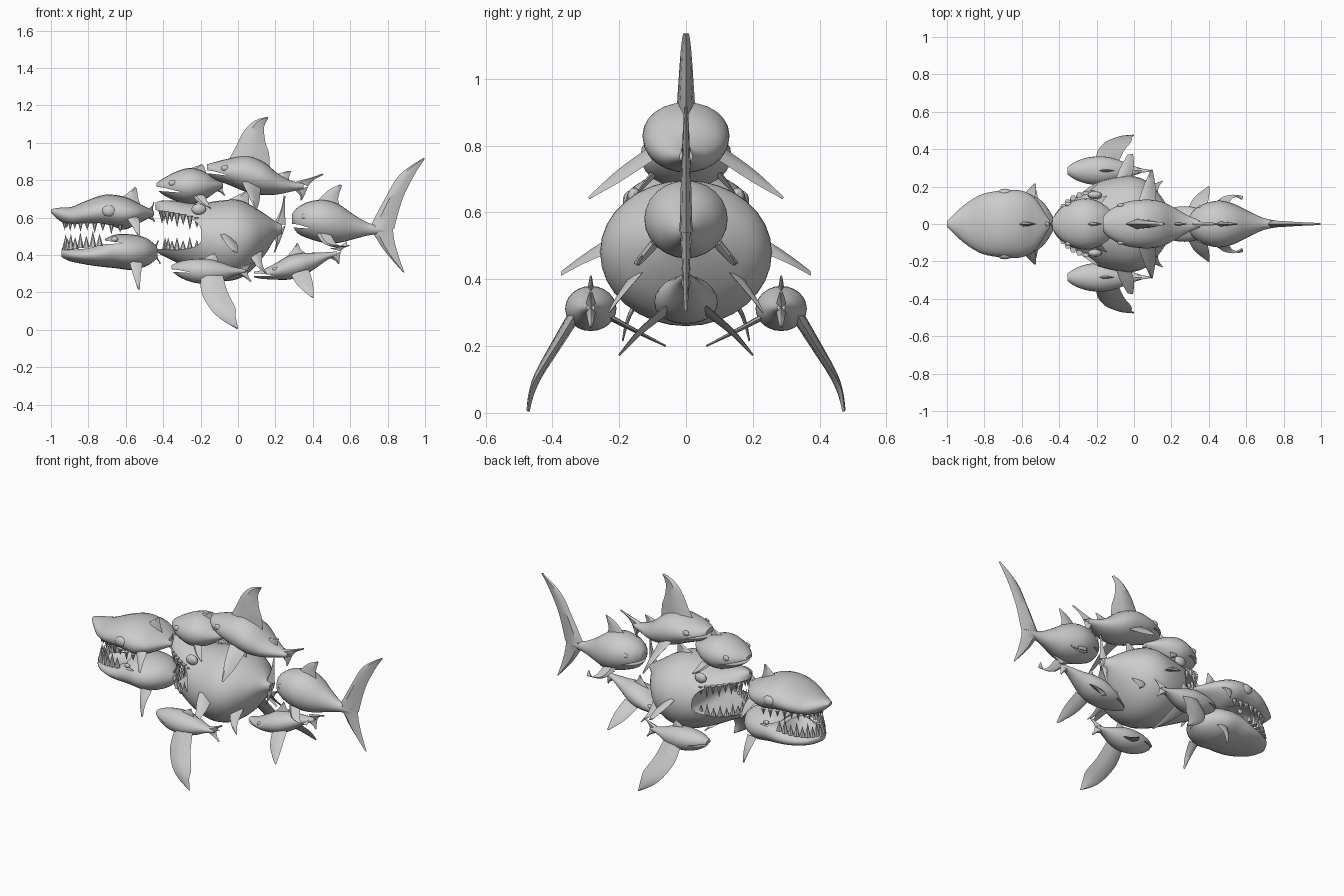
import bpy, bmesh, math
from mathutils import Vector


def make(name, bm, mirror=False):
    bmesh.ops.recalc_face_normals(bm, faces=bm.faces)
    me = bpy.data.meshes.new(name)
    bm.to_mesh(me)
    bm.free()
    ob = bpy.data.objects.new(name, me)
    bpy.context.collection.objects.link(ob)
    if mirror:
        ob.modifiers.new("mirror", 'MIRROR').use_axis = (False, True, False)
    return ob


def smooth_rows(rows, k):
    # Catmull-Rom interpolation between stations
    out, n = [], len(rows)
    for i in range(n - 1):
        a, b, c, d = rows[max(i - 1, 0)], rows[i], rows[i + 1], rows[min(i + 2, n - 1)]
        for j in range(k):
            t = j / k
            out.append([.5 * (2*q + (r-p)*t + (2*p-5*q+4*r-s)*t*t + (3*q-p-3*r+s)*t**3)
                        for p, q, r, s in zip(a, b, c, d)])
    return out + [list(rows[-1])]


def skin(name, rings, mirror=False):
    bm = bmesh.new()
    vs = [[bm.verts.new(p) for p in r] for r in rings]
    n = len(vs[0])
    for a, b in zip(vs, vs[1:]):
        for i in range(n):
            bm.faces.new((a[i], a[(i+1) % n], b[(i+1) % n], b[i]))
    bm.faces.new(vs[0])
    bm.faces.new(vs[-1])
    return make(name, bm, mirror)


def body(name, st, y=0, n=24, mirror=False, k=4):
    # stations: x, top z, bottom z, half width
    rings = []
    for x, t, b, w in smooth_rows(st, k):
        ang = [2 * math.pi * i / n for i in range(n)]
        rings.append([(x, y + max(w, .004) * math.cos(a), (t+b)/2 + (t-b)/2 * math.sin(a)) for a in ang])
    return skin(name, rings, mirror)


def fin(name, st, thick=.03, y=0, mirror=False):
    # stations: leading point, trailing point; 2D points lie in the plane of y
    full = lambda p: p if len(p) == 3 else (p[0], y, p[1])
    rows = smooth_rows([list(full(a)) + list(full(b)) for a, b in st], 4)
    L0, T0, L1 = Vector(rows[0][:3]), Vector(rows[0][3:]), Vector(rows[-1][:3])
    nrm = (T0 - L0).cross((L1 - L0)).normalized()
    rings = []
    for i, r in enumerate(rows):
        L, T = Vector(r[:3]), Vector(r[3:])
        h = nrm * thick * .5 * (1 - .75 * i / (len(rows) - 1))
        rings.append([L, L.lerp(T, .25) + h, L.lerp(T, .65) + h * .7, T,
                      L.lerp(T, .65) - h * .7, L.lerp(T, .25) - h])
    return skin(name, rings, mirror)


def tail(name, root, notch, up, low, h=.025, y=0, mirror=False):
    x, z = root
    for nm, tip, s in (("upper", up, 1), ("lower", low, -1)):
        mid = ((x + tip[0]) / 2, (z + s*h + tip[1]) / 2)
        mid2 = ((notch[0]*.6 + tip[0]*.4), (notch[1]*.5 + tip[1]*.5))
        fin(f"{name}_{nm}_lobe", [((x - .02, z + s*h), notch), (mid, mid2),
                                  (tip, (tip[0] + .008, tip[1] - s*.006))], .03, y, mirror)


def cut(ob, st, y=0, k=3):
    c = body("cutter", st, y, 24, False, k)
    bpy.context.view_layer.objects.active = ob
    m = ob.modifiers.new("cut", 'BOOLEAN')
    m.operation, m.solver, m.object = 'DIFFERENCE', 'EXACT', c
    bpy.ops.object.modifier_move_to_index(modifier="cut", index=0)
    bpy.ops.object.modifier_apply(modifier="cut")
    bpy.data.objects.remove(c)


def teeth(name, xf, xb, w, zf, zb, h, n, r=.014):
    # cones along a U-shaped gum line
    bm = bmesh.new()
    for i in range(n):
        t = (i / (n - 1) * 2 - 1) * math.pi / 2
        f = 1 - math.cos(t)
        base = Vector((xf + (xb - xf) * f, w * math.sin(t), zf + (zb - zf) * f))
        hh = h * (1 if i % 2 else .75)
        ring = [bm.verts.new(base + Vector((r*math.cos(a), r*math.sin(a), 0)))
                for a in (j * math.pi / 3 for j in range(6))]
        top = bm.verts.new(base + Vector((0, 0, hh)))
        for j in range(6):
            bm.faces.new((ring[j], ring[(j+1) % 6], top))
        bm.faces.new(ring)
    return make(name, bm)


def eye(name, x, y, z, r):
    bm = bmesh.new()
    bmesh.ops.create_uvsphere(bm, u_segments=12, v_segments=8, radius=r)
    for v in bm.verts:
        v.co = Vector((v.co.x * 1.3 + x, v.co.y * .7 + y, v.co.z + z))
    make(name, bm, True)


# Head: upper fish forming the snout
head = body("upper_head_fish", [(-1, .645, .625, .015), (-.95, .653, .58, .065), (-.89, .657, .555, .115),
            (-.81, .69, .55, .16), (-.71, .722, .545, .178), (-.61, .712, .535, .18),
            (-.53, .675, .57, .14), (-.47, .645, .60, .05), (-.45, .635, .61, .02)])
cut(head, [(-.92, .59, .5, .04), (-.86, .61, .48, .09), (-.74, .61, .48, .13), (-.64, .56, .5, .08)])
fin("upper_head_dorsal", [((-.63, .70), (-.52, .665)), ((-.585, .735), (-.535, .71)), ((-.55, .765), (-.54, .755))])
fin("upper_head_pectoral", [((-.6, .15, .6), (-.53, .14, .6)), ((-.57, .18, .56), (-.525, .18, .56)),
    ((-.535, .215, .50), (-.525, .215, .50))], .02, mirror=True)
tail("upper_head_tail", (-.46, .62), (-.455, .625), (-.455, .685), (-.45, .575))
eye("upper_head_eye", -.69, .168, .635, .03)
teeth("upper_head_teeth", -.93, -.63, .135, .585, .56, -.055, 21)

# Head: lower fish forming the jaw
jaw = body("lower_jaw_fish", [(-.945, .43, .39, .03), (-.9, .435, .367, .095), (-.82, .445, .35, .14),
           (-.74, .47, .338, .16), (-.66, .508, .33, .168), (-.57, .51, .32, .165),
           (-.49, .49, .34, .12), (-.44, .45, .375, .05), (-.43, .43, .39, .02)])
cut(jaw, [(-.91, .52, .415, .05), (-.84, .53, .405, .10), (-.76, .55, .41, .12), (-.71, .54, .46, .09)])
cut(jaw, [(-.79, .485, .455, .35), (-.72, .478, .456, .35), (-.62, .466, .462, .35)])
fin("jaw_pectoral", [((-.58, .13, .36), (-.51, .12, .36)), ((-.56, .17, .29), (-.52, .17, .29)),
    ((-.535, .19, .215), (-.525, .19, .215))], .02, mirror=True)
tail("jaw_tail", (-.44, .42), (-.435, .42), (-.43, .48), (-.42, .35))
eye("jaw_eye", -.66, .15, .485, .014)
teeth("jaw_teeth", -.925, -.74, .135, .425, .45, .085, 17, .018)

# Centre: large open-mouthed fish
core = body("centre_body", [(-.44, .68, .42, .02), (-.41, .69, .40, .09), (-.34, .69, .365, .15),
            (-.22, .675, .305, .215), (-.1, .69, .262, .25), (0, .695, .272, .255),
            (.08, .66, .325, .22), (.15, .615, .41, .14), (.2, .58, .49, .06), (.235, .565, .515, .025)], n=32)
cut(core, [(-.52, .65, .43, .75), (-.40, .635, .43, .75), (-.28, .61, .43, .75), (-.215, .57, .45, .75),
           (-.195, .53, .48, .75)])
teeth("centre_upper_teeth", -.41, -.22, .165, .64, .60, -.075, 17, .017)
teeth("centre_lower_teeth", -.39, -.22, .165, .425, .43, .07, 15, .017)
eye("centre_eye", -.21, .155, .645, .03)
fin("centre_pectoral", [((-.1, .23, .52), (-.02, .23, .48)), ((-.075, .30, .475), (0, .31, .445)),
    ((-.035, .37, .425), (-.005, .375, .41))], .03, mirror=True)
fin("centre_pelvic", [((.06, .17, .4), (.13, .13, .42)), ((.1, .21, .34), (.13, .19, .35)),
    ((.15, .23, .30), (.155, .23, .30))], .02, mirror=True)
fin("centre_dorsal", [((-.08, .68), (.06, .65)), ((0, .72), (.06, .7)), ((.05, .745), (.06, .74))])
tail("centre_tail", (.215, .54), (.255, .56), (.245, .72), (.19, .41), .03)

# Small fish on the nape
nape = body("nape_fish", [(-.435, .785, .75, .03), (-.39, .815, .715, .085), (-.32, .85, .685, .125),
            (-.25, .865, .672, .137), (-.18, .845, .695, .115), (-.12, .805, .735, .07), (-.08, .785, .76, .02)])
cut(nape, [(-.48, .77, .745, .35), (-.40, .76, .74, .35), (-.31, .738, .733, .35)])
fin("nape_dorsal", [((-.29, .85), (-.17, .83)), ((-.235, .87), (-.175, .855)), ((-.195, .885), (-.185, .88))])
fin("nape_pectoral", [((-.24, .10, .71), (-.18, .10, .72)), ((-.2, .13, .675), (-.16, .13, .68)),
    ((-.15, .15, .65), (-.145, .15, .65))], .02, mirror=True)
tail("nape_tail", (-.1, .77), (-.085, .77), (-.08, .82), (-.075, .715))
eye("nape_eye", -.35, .105, .785, .016)

# Fish whose back fin is the great dorsal fin
back = body("dorsal_fish", [(-.165, .885, .83, .04), (-.13, .895, .805, .075), (-.05, .915, .775, .115),
            (.05, .93, .735, .13), (.14, .895, .72, .122), (.22, .83, .725, .085), (.29, .795, .74, .045),
            (.35, .785, .75, .02)])
cut(back, [(-.2, .855, .835, .35), (-.14, .85, .834, .35), (-.06, .828, .824, .35)])
fin("great_dorsal_fin", [((-.06, .89), (.17, .87)), ((-.016, .97), (.165, .945)), ((.03, 1.06), (.145, 1.01)),
    ((.09, 1.118), (.14, 1.085)), ((.155, 1.138), (.162, 1.132))], .06)
fin("dorsal_fish_pectoral", [((.02, .11, .79), (.12, .10, .755)), ((.05, .2, .73), (.115, .2, .69)),
    ((.09, .29, .645), (.1, .29, .64))], .03, mirror=True)
fin("dorsal_fish_second_dorsal", [((.2, .83), (.27, .79)), ((.25, .845), (.275, .825)), ((.28, .85), (.285, .845))], .02)
tail("dorsal_fish_tail", (.33, .767), (.375, .767), (.45, .835), (.335, .69))
eye("dorsal_fish_eye", -.07, .10, .865, .016)

# Rear fish carrying the great tail
rear = body("rear_fish", [(.29, .62, .56, .03), (.32, .655, .515, .075), (.38, .685, .487, .11),
            (.46, .695, .465, .125), (.54, .67, .465, .105), (.62, .615, .485, .065),
            (.70, .57, .505, .03), (.78, .555, .515, .015)])
cut(rear, [(.25, .57, .55, .35), (.32, .563, .545, .35), (.38, .545, .541, .35)])
fin("rear_dorsal", [((.42, .685), (.55, .655)), ((.485, .748), (.535, .70)), ((.55, .778), (.555, .77))])
fin("rear_pectoral", [((.42, .09, .51), (.5, .10, .505)), ((.46, .135, .46), (.53, .14, .455)),
    ((.53, .15, .445), (.58, .15, .445)), ((.57, .135, .46), (.58, .13, .475))], .03, mirror=True)
fin("great_tail_upper_lobe", [((.70, .54), (.835, .54)), ((.785, .70), (.88, .70)),
    ((.865, .83), (.95, .84)), ((.99, .918), (1, .915))], .04)
fin("great_tail_lower_lobe", [((.70, .55), (.83, .575)), ((.735, .495), (.832, .50)),
    ((.785, .42), (.855, .405)), ((.88, .31), (.89, .305))], .04)
eye("rear_eye", .36, .09, .605, .015)

# Fish under the belly
belly = body("belly_fish", [(.085, .31, .28, .02), (.13, .32, .272, .05), (.2, .355, .268, .085),
             (.27, .395, .268, .095), (.34, .41, .285, .085), (.41, .412, .325, .055),
             (.48, .415, .375, .03), (.53, .42, .395, .012)])
cut(belly, [(.04, .303, .288, .3), (.12, .30, .288, .3), (.19, .292, .289, .3)])
fin("belly_dorsal", [((.25, .38), (.38, .40)), ((.29, .425), (.34, .425)), ((.315, .465), (.322, .46))], .02)
fin("belly_pectoral", [((.28, .06, .30), (.38, .06, .32)), ((.32, .14, .235), (.4, .14, .25)),
    ((.395, .2, .172), (.405, .2, .175))], .025, mirror=True)
tail("belly_tail", (.51, .41), (.55, .42), (.59, .455), (.535, .35))
eye("belly_eye", .2, .075, .325, .012)

# Paired side fish carrying the great pectoral fins
side = body("side_fish", [(-.355, .345, .315, .02), (-.31, .365, .28, .05), (-.24, .378, .253, .072),
            (-.16, .378, .245, .076), (-.09, .36, .26, .06), (-.02, .335, .29, .032),
            (.04, .325, .305, .012)], y=.285, mirror=True)
cut(side, [(-.4, .328, .312, .3), (-.32, .32, .308, .3), (-.26, .308, .304, .3)], y=.285)
fin("great_pectoral_fin", [((-.2, .335, .29), (-.08, .335, .29)), ((-.195, .39, .2), (-.055, .39, .2)),
    ((-.15, .44, .115), (-.015, .44, .12)), ((-.09, .462, .055), (-.012, .465, .07)),
    ((-.005, .473, .004), (0, .473, .008))], .04, mirror=True)
fin("side_inner_fin", [((-.2, .235, .29), (-.11, .235, .29)), ((-.16, .15, .245), (-.1, .15, .245)),
    ((-.09, .06, .2), (-.085, .06, .2))], .02, mirror=True)
fin("side_dorsal", [((-.2, .37), (-.1, .35)), ((-.16, .395), (-.11, .38)), ((-.125, .412), (-.12, .405))],
    .02, .285, True)
tail("side_tail", (.02, .315), (.05, .315), (.085, .365), (.065, .255), .02, .285, True)

# Smooth shading with sharp edges kept
for ob in bpy.data.objects:
    bpy.ops.object.select_all(action='DESELECT')
    ob.select_set(True)
    bpy.context.view_layer.objects.active = ob
    bpy.ops.object.shade_smooth_by_angle(angle=math.radians(40))
